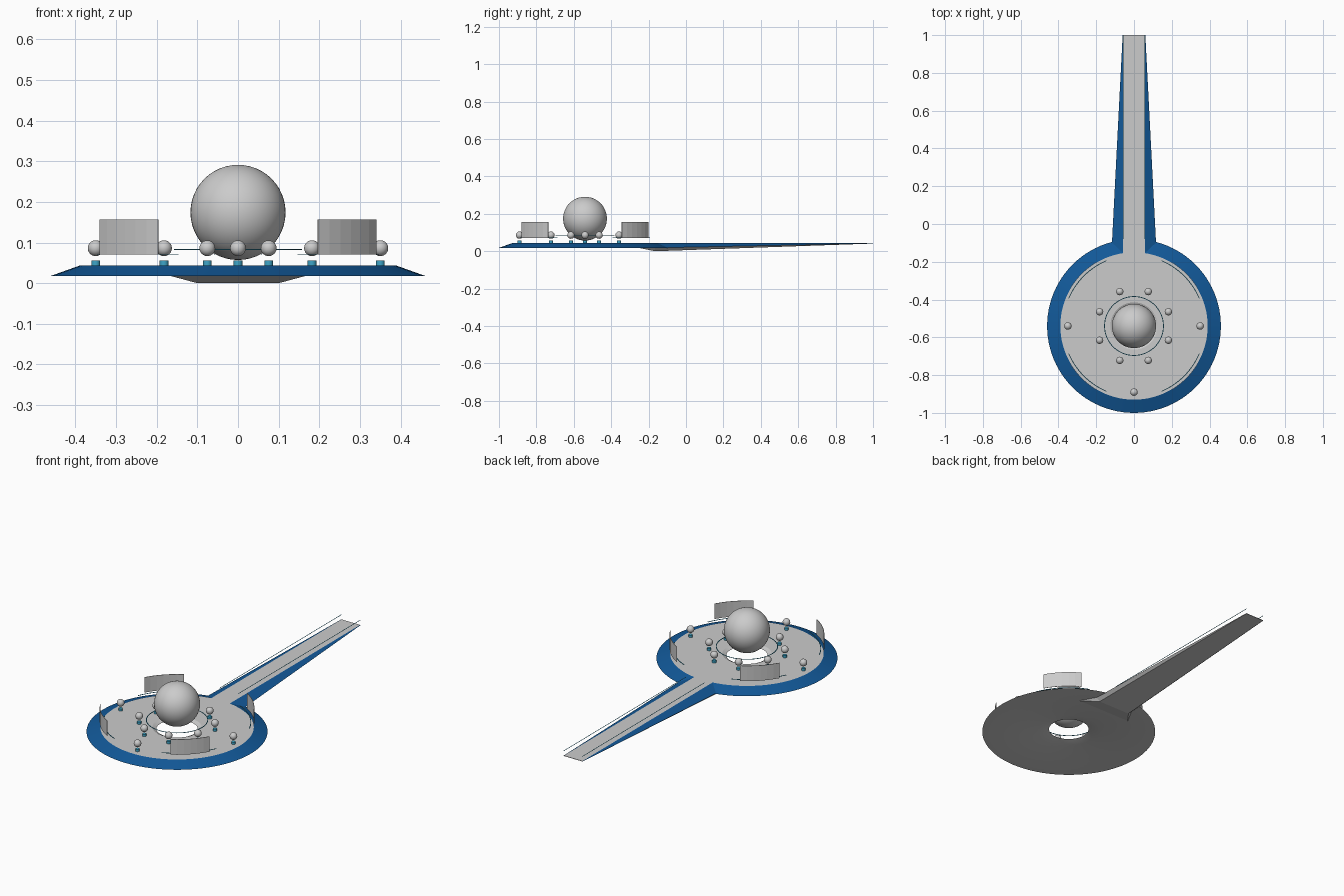
import bpy, bmesh, math

if "Cube" in bpy.data.objects:
    bpy.data.objects.remove(bpy.data.objects["Cube"])

CY = -0.54  # centre of the disc along y


def material(name, rgb):
    m = bpy.data.materials.new(name)
    m.diffuse_color = (*rgb, 1)
    m.use_nodes = True
    m.node_tree.nodes["Principled BSDF"].inputs["Base Color"].default_value = m.diffuse_color
    return m


GREY = material("hull grey", (0.60, 0.60, 0.60))
BLUE = material("deep blue", (0.006, 0.10, 0.32))
TEAL = material("teal glow", (0.05, 0.38, 0.58))


def finish(name, bm, mats, smooth=None):
    bmesh.ops.recalc_face_normals(bm, faces=bm.faces)
    me = bpy.data.meshes.new(name)
    bm.to_mesh(me)
    bm.free()
    ob = bpy.data.objects.new(name, me)
    bpy.context.collection.objects.link(ob)
    for m in mats:
        me.materials.append(m)
    if smooth:
        bpy.ops.object.select_all(action='DESELECT')
        ob.select_set(True)
        bpy.context.view_layer.objects.active = ob
        bpy.ops.object.shade_smooth_by_angle(angle=math.radians(smooth))
    return ob


def sweep(profile, a0, a1, n, closed=False):
    """Turn a closed (r, z) profile about the disc axis between two angles."""
    bm = bmesh.new()
    rings = []
    for i in range(n if closed else n + 1):
        a = math.radians(a0 + (a1 - a0) * i / n)
        rings.append([bm.verts.new((r * math.cos(a), CY + r * math.sin(a), z))
                      for r, z in profile])
    k = len(profile)
    for i in range(n):
        p, q = rings[i], rings[(i + 1) % len(rings)]
        for j in range(k):
            bm.faces.new((p[j], p[(j + 1) % k], q[(j + 1) % k], q[j]))
    if not closed:
        bm.faces.new(rings[0])
        bm.faces.new(rings[-1])
    return bm


def box_profile(r, z0, z1, t):
    return [(r - t, z0), (r + t, z0), (r + t, z1), (r - t, z1)]


# Disc hull with a central opening and a blue sloping rim
bm = sweep([(0.125, 0.043), (0.39, 0.043), (0.46, 0.018), (0.17, 0.018), (0.105, 0.033)],
           0, 360, 96, True)
bm.normal_update()
for f in bm.faces:
    c = f.calc_center_median()
    if math.hypot(c.x, c.y - CY) > 0.40 and c.z > 0.025:
        f.material_index = 1
finish("disc_hull", bm, [GREY, BLUE], 15)

# Long tapering tail: y, top half width, side half width, side z, keel half width, keel z
sections = [(-0.25, 0.057, 0.168, 0.0185, 0.165, 0.0175),
            (-0.165, 0.057, 0.120, 0.018, 0.100, 0.0),
            (1.0, 0.057, 0.060, 0.042, 0.058, 0.041)]
bm = bmesh.new()
loops = []
for y, t, w, zw, b, zb in sections:
    pts = [(-t, 0.043), (t, 0.043), (w, zw), (b, zb), (-b, zb), (-w, zw)]
    loops.append([bm.verts.new((x, y, z)) for x, z in pts])
for p, q in zip(loops, loops[1:]):
    for j in range(6):
        f = bm.faces.new((p[j], p[(j + 1) % 6], q[(j + 1) % 6], q[j]))
        f.material_index = 1 if j in (1, 5) else 0
bm.faces.new(loops[0])
bm.faces.new(loops[-1])
finish("tail", bm, [GREY, BLUE])

# Large central sphere
bm = bmesh.new()
bmesh.ops.create_uvsphere(bm, u_segments=48, v_segments=24, radius=0.117)
bmesh.ops.translate(bm, verts=bm.verts, vec=(0, CY, 0.174))
finish("central_sphere", bm, [GREY], 40)

# Glowing ring around the sphere
finish("glow_ring", sweep(box_profile(0.156, 0.082, 0.084, 0.002), 0, 360, 64, True), [TEAL])

# Four curved shields, each with a glowing arc at its foot
for i in range(4):
    mid = 45 + 90 * i
    finish(f"shield_{i + 1}",
           sweep(box_profile(0.392, 0.071, 0.157, 0.001), mid - 15, mid + 15, 6), [GREY])
    finish(f"shield_arc_{i + 1}",
           sweep(box_profile(0.375, 0.070, 0.072, 0.002), mid - 22, mid + 22, 16), [TEAL])

# Glowing strips hovering along the tail edges
for side, s in (("left", -1), ("right", 1)):
    bm = bmesh.new()
    bmesh.ops.create_cube(bm, size=1)
    bmesh.ops.scale(bm, verts=bm.verts, vec=(0.003, 1.08, 0.001))
    bmesh.ops.translate(bm, verts=bm.verts, vec=(s * 0.058, 0.46, 0.07))
    finish(f"tail_strip_{side}", bm, [TEAL])

# Small posts with hovering balls: an inner ring of eight and three outer ones
spots = [(0.197, 22.5 + 45 * i) for i in range(8)] + [(0.35, a) for a in (0, 180, 270)]
for i, (r, a) in enumerate(spots):
    x, y = r * math.cos(math.radians(a)), CY + r * math.sin(math.radians(a))
    bm = bmesh.new()
    bmesh.ops.create_cone(bm, cap_ends=True, segments=20, radius1=0.0105,
                          radius2=0.0105, depth=0.016)
    bmesh.ops.translate(bm, verts=bm.verts, vec=(x, y, 0.048))
    finish(f"post_{i + 1}", bm, [TEAL], 40)
    bm = bmesh.new()
    bmesh.ops.create_uvsphere(bm, u_segments=24, v_segments=12, radius=0.0195)
    bmesh.ops.translate(bm, verts=bm.verts, vec=(x, y, 0.086))
    finish(f"ball_{i + 1}", bm, [GREY], 40)
